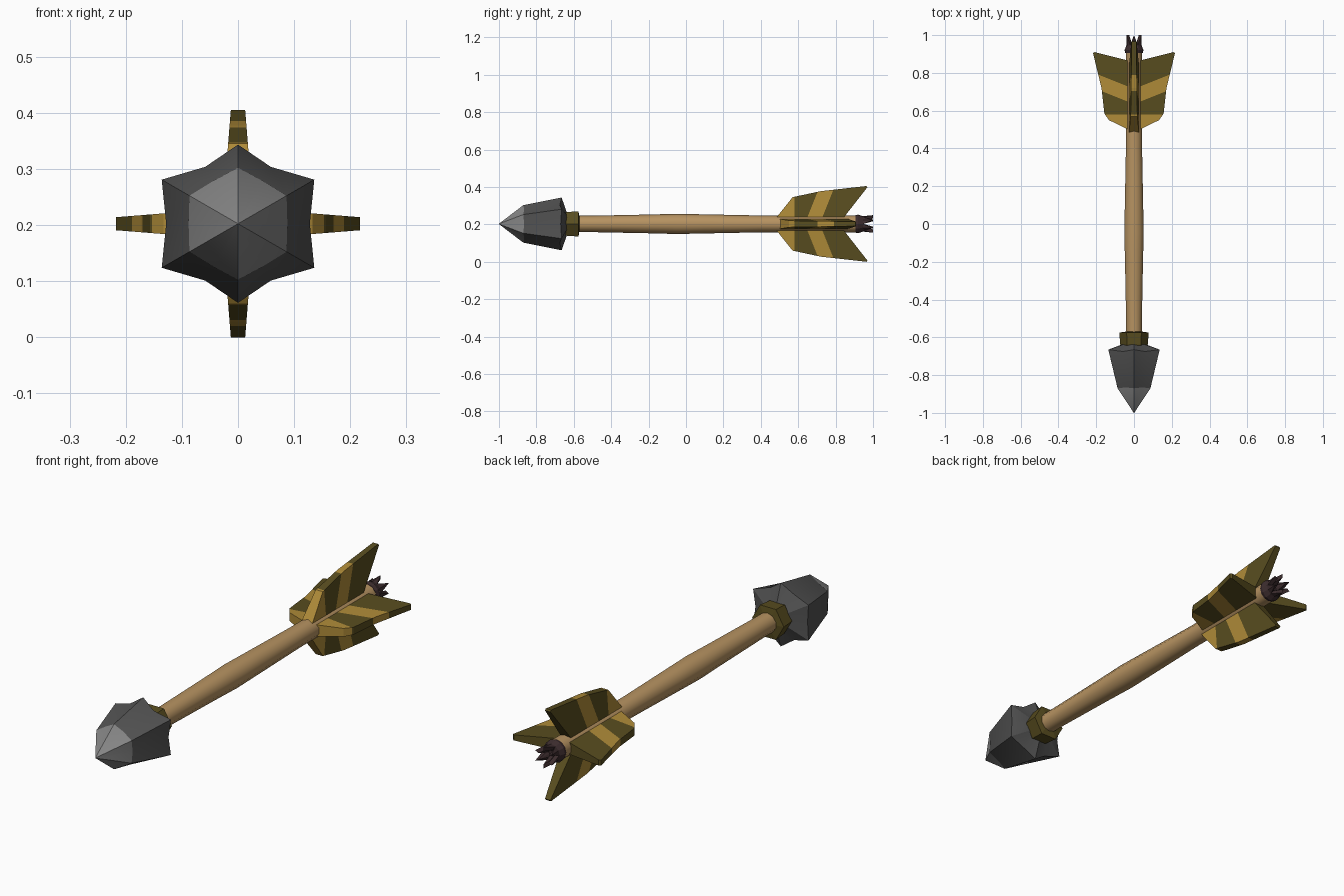
import bpy, bmesh
from math import sin, cos, pi, radians
from mathutils import Matrix, Vector

cube = bpy.data.objects.get("Cube")
if cube:
    bpy.data.objects.remove(cube)

AXIS = 0.2025  # height of the shaft centre line


def material(name, rgb):
    m = bpy.data.materials.new(name)
    m.use_nodes = True
    m.diffuse_color = (*rgb, 1)
    node = m.node_tree.nodes["Principled BSDF"]
    node.inputs["Base Color"].default_value = (*rgb, 1)
    node.inputs["Roughness"].default_value = 0.8
    return m


wood = material("tan wood", (0.47, 0.29, 0.12))
gold = material("gold feather", (0.43, 0.26, 0.04))
olive = material("dark olive", (0.10, 0.075, 0.014))
stone = material("dark grey stone", (0.085, 0.085, 0.085))
worn = material("light grey stone", (0.24, 0.24, 0.24))
ochre = material("brown stone stain", (0.36, 0.22, 0.08))
plum = material("dark plum", (0.045, 0.025, 0.027))


def finish(bm, name, mats, smooth=None):
    bmesh.ops.recalc_face_normals(bm, faces=bm.faces)
    me = bpy.data.meshes.new(name)
    bm.to_mesh(me)
    bm.free()
    ob = bpy.data.objects.new(name, me)
    bpy.context.collection.objects.link(ob)
    for m in mats:
        me.materials.append(m)
    if smooth:
        bpy.ops.object.select_all(action="DESELECT")
        ob.select_set(True)
        bpy.context.view_layer.objects.active = ob
        bpy.ops.object.shade_smooth_by_angle(angle=radians(smooth))
    return ob


def loft(rings, sides, turn=0.0):
    """Skin rings along y. Each ring is a function of vertex index giving (y, radius)."""
    bm = bmesh.new()
    loops = []
    for ring in rings:
        loop = []
        for i in range(sides):
            y, r = ring(i)
            a = turn + 2 * pi * i / sides
            loop.append(bm.verts.new((r * cos(a), y, AXIS + r * sin(a))))
        loops.append(loop)
    for a, b in zip(loops, loops[1:]):
        for i in range(sides):
            j = (i + 1) % sides
            bm.faces.new((a[i], a[j], b[j], b[i]))
    bm.faces.new(loops[0])
    bm.faces.new(loops[-1])
    return bm


def even(y, r):
    return lambda i: (y, r)


def cut(bm, point, normal):
    bmesh.ops.bisect_plane(bm, geom=bm.verts[:] + bm.edges[:] + bm.faces[:],
                           plane_co=point, plane_no=normal)


# Shaft, swelling gently in the middle
bm = loft([even(-0.65, 0.044), even(-0.5, 0.044), even(-0.2, 0.05), even(-0.05, 0.054),
           even(0.1, 0.051), even(0.4, 0.045), even(0.93, 0.045)], 10, pi / 2)
finish(bm, "shaft", [wood], 50)

# Binding collar behind the head
bm = loft([even(-0.655, 0.066), even(-0.637, 0.073), even(-0.575, 0.078), even(-0.57, 0.046)], 6)
finish(bm, "collar", [olive])


# Stone head: six ridges with shallow valleys between them
def shoulder(i):
    return (-0.87, 0.1) if i % 2 else (-0.865, 0.088)


def barb(i):
    if i % 6 == 3:
        return -0.665, 0.141   # upper and lower ridges
    if i % 2:
        return -0.665, 0.157   # side ridges
    return (-0.67, 0.128) if i % 6 == 0 else (-0.675, 0.117)


bm = loft([even(-1.0, 0.001), shoulder, barb, even(-0.635, 0.055)], 12)
for side in (-1, 1):
    cut(bm, (0.043 * side, 0, 0), (side, 0.15, 0))
for f in bm.faces:
    c = f.calc_center_median()
    at_tip = max(v.co.y for v in f.verts) < -0.86
    stained = abs(c.x) + 0.15 * c.y > 0.043
    f.material_index = (2 if stained else 1) if at_tip else 0
finish(bm, "arrow_head", [stone, worn, ochre], 25)


# Nock: a crown of pointed prongs round a hollow end
def prong(inset):
    return lambda i: (1.0, 0.047 - inset) if i % 2 else (0.948, 0.04 - inset)


bm = loft([even(0.905, 0.046), even(0.92, 0.05), even(0.945, 0.041), prong(0),
           prong(0.018), even(0.94, 0.015)], 12)
finish(bm, "nock", [plum])

# Feather outlines as (y, distance from the axis)
upright = [(0.48, 0.03), (0.57, 0.143), (0.72, 0.175), (0.965, 0.2025), (0.97, 0.196),
           (0.84, 0.03)]
level = [(0.5, 0.03), (0.55, 0.133), (0.585, 0.157), (0.72, 0.172), (0.905, 0.217),
         (0.91, 0.208), (0.865, 0.03)]


def feather(name, outline, turn):
    bm = bmesh.new()
    sides = []
    for s in (-1, 1):
        sides.append([bm.verts.new((s * (0.029 - 0.08 * r), y, r)) for y, r in outline])
        bm.faces.new(sides[-1])
    for i in range(len(outline)):
        j = (i + 1) % len(outline)
        bm.faces.new((sides[0][i], sides[0][j], sides[1][j], sides[1][i]))
    # Slanted stripe borders
    borders = [(0.58, 0.0), (0.655, 0.4), (0.735, 0.4)]
    for y, slope in borders:
        cut(bm, (0, y, 0.05), (0, 1, -slope))
    for f in bm.faces:
        c = f.calc_center_median()
        passed = sum(c.y > y + slope * (c.z - 0.05) for y, slope in borders)
        f.material_index = passed % 2
    bm.transform(Matrix.Translation(Vector((0, 0, AXIS))) @ Matrix.Rotation(turn, 4, "Y"))
    finish(bm, name, [gold, olive])


feather("top_feather", upright, 0)
feather("left_feather", level, pi / 2)
feather("bottom_feather", upright, pi)
feather("right_feather", level, -pi / 2)
